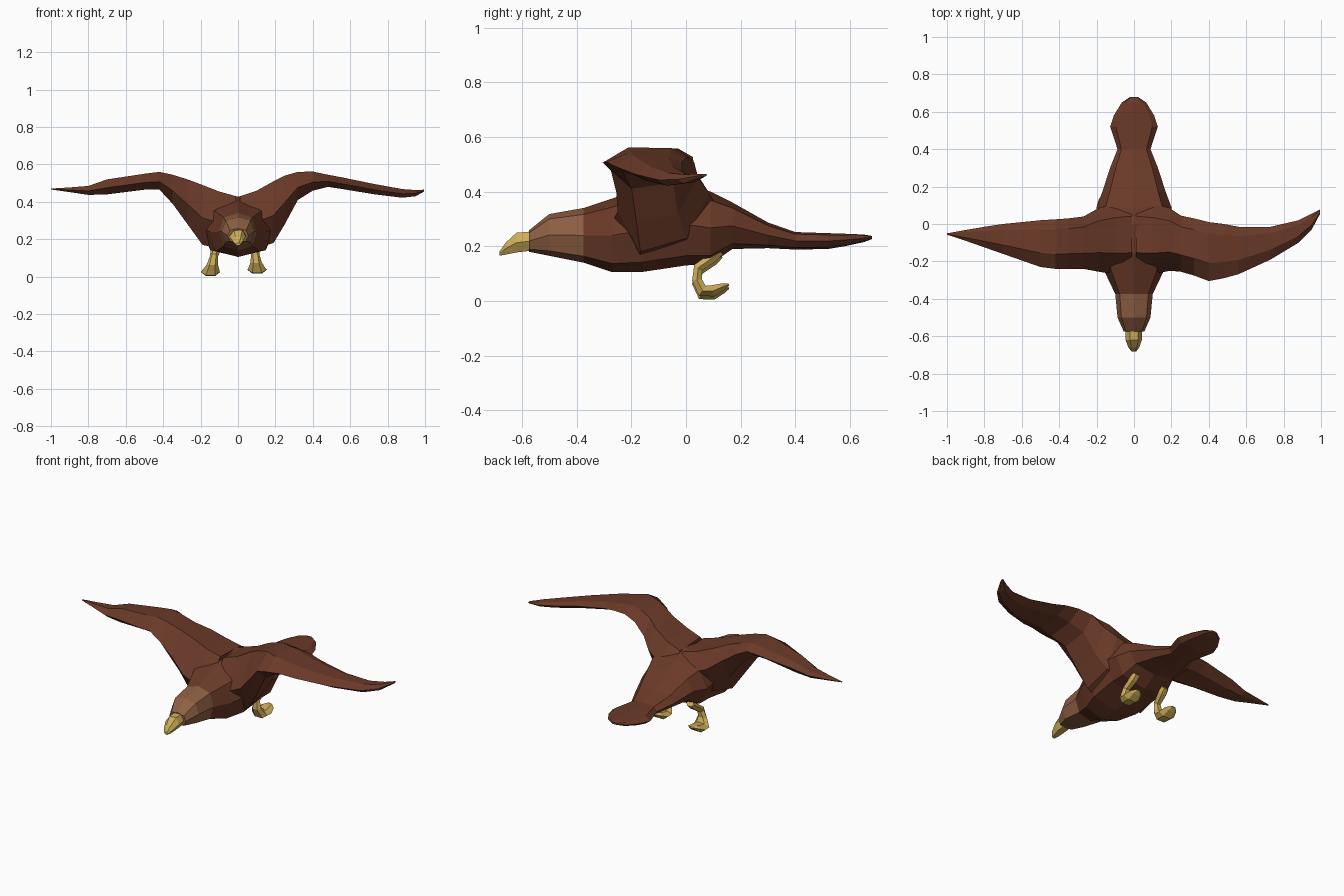
import bpy, bmesh, math
from mathutils import Vector


def material(name, rgb):
    m = bpy.data.materials.new(name)
    m.diffuse_color = (*rgb, 1)
    return m


BROWN = material("dark brown feathers", (0.145, 0.042, 0.021))
TAN = material("tan head feathers", (0.27, 0.115, 0.056))
YELLOW = material("yellow horn", (0.62, 0.42, 0.10))


def loft(name, rings, mats, rule=None):
    """Skin a list of equal-sized point rings, cap both ends, flat faces."""
    bm = bmesh.new()
    rows = [[bm.verts.new(p) for p in r] for r in rings]
    n = len(rows[0])
    for a, b in zip(rows, rows[1:]):
        for i in range(n):
            j = (i + 1) % n
            bm.faces.new((a[i], a[j], b[j], b[i]))
    bm.faces.new(rows[0])
    bm.faces.new(rows[-1])
    bmesh.ops.recalc_face_normals(bm, faces=bm.faces)
    if rule:
        for f in bm.faces:
            f.material_index = rule(f.calc_center_median())
    me = bpy.data.meshes.new(name)
    bm.to_mesh(me)
    bm.free()
    for m in mats:
        me.materials.append(m)
    ob = bpy.data.objects.new(name, me)
    bpy.context.collection.objects.link(ob)
    return ob


def oval(y, z0, z1, rx, n=8):
    """Upright rounded cross-section at y, from z0 to z1."""
    pts = []
    for i in range(n):
        a = math.tau * i / n
        k = 1.08 if i % 2 else 1.0
        pts.append((rx * k * math.cos(a), y,
                    (z0 + z1) / 2 + (z1 - z0) / 2 * k * math.sin(a)))
    return pts


# Body from face to tail: y, bottom, top, half width
body = [(-.575, .18, .258, .055), (-.5, .165, .318, .088), (-.375, .14, .34, .10),
        (-.27, .105, .375, .15), (-.16, .106, .41, .195), (0, .13, .43, .20),
        (.09, .135, .40, .20), (.17, .19, .36, .17), (.30, .193, .287, .128),
        (.40, .188, .252, .088), (.52, .19, .248, .127), (.58, .20, .246, .108),
        (.65, .215, .243, .065), (.68, .226, .238, .02)]
loft("body", [oval(*s) for s in body], [BROWN, TAN],
     lambda c: 1 if c.y < -.38 else 0)

# Hooked beak
beak = [(-.56, .182, .257, .042), (-.62, .175, .252, .042),
        (-.66, .168, .215, .028), (-.682, .165, .182, .012)]
loft("beak", [oval(*s, n=6) for s in beak], [YELLOW])

# Wings: x, leading y, trailing y, bottom, top
SECTION = [(0, .45), (.3, 1), (.8, .97), (1, .65), (.75, .15), (.25, 0)]


def wing(name, table):
    rings = [[(x, yl + u * (yt - yl), zb + v * (zt - zb)) for u, v in SECTION]
             for x, yl, yt, zb, zt in table]
    loft(name, rings, [BROWN])


wing("left_wing", [
    (-.01, -.27, .12, .16, .43), (-.10, -.27, .11, .15, .455), (-.19, -.255, .085, .17, .49),
    (-.27, -.24, .04, .28, .52), (-.35, -.24, .03, .39, .545), (-.42, -.24, .025, .465, .56),
    (-.50, -.23, .02, .465, .55), (-.70, -.16, 0, .44, .52), (-.80, -.125, -.015, .437, .485),
    (-.90, -.09, -.032, .452, .477), (-1.0, -.057, -.05, .466, .471)])
wing("right_wing", [
    (.01, -.27, .12, .16, .43), (.10, -.27, .11, .15, .46), (.19, -.25, .085, .18, .51),
    (.25, -.255, .045, .28, .54), (.32, -.275, .03, .41, .56), (.40, -.305, .01, .46, .562),
    (.48, -.29, 0, .48, .545), (.56, -.268, -.015, .468, .53), (.73, -.19, -.015, .44, .495),
    (.88, -.10, .02, .422, .468), (.95, -.03, .055, .43, .463), (.995, .055, .078, .455, .465)])


# Legs with curled talons: y, z, thickness, half width, sideways share
PATH = [(.125, .17, .015, .025, 0), (.10, .148, .018, .028, .1), (.045, .11, .018, .022, .4),
        (.04, .065, .018, .03, .7), (.06, .025, .022, .05, 1), (.10, .025, .021, .052, 1),
        (.135, .04, .013, .04, 1), (.157, .048, .004, .015, 1)]


def leg(name, x0, x1, lift):
    rings = []
    for i, (y, z, t, w, s) in enumerate(PATH):
        a, b = PATH[max(i - 1, 0)], PATH[min(i + 1, len(PATH) - 1)]
        d = Vector((0, b[0] - a[0], b[1] - a[1])).normalized()
        nrm = Vector((0, -d.z, d.y))
        c = Vector((x0 + (x1 - x0) * s, y, z + lift))
        rings.append([c + Vector((w * math.cos(k * math.tau / 6), 0, 0))
                      + nrm * t * math.sin(k * math.tau / 6) / .866 for k in range(6)])
    loft(name, rings, [YELLOW])


leg("left_leg", -.115, -.147, 0)
leg("right_leg", .085, .102, .012)
